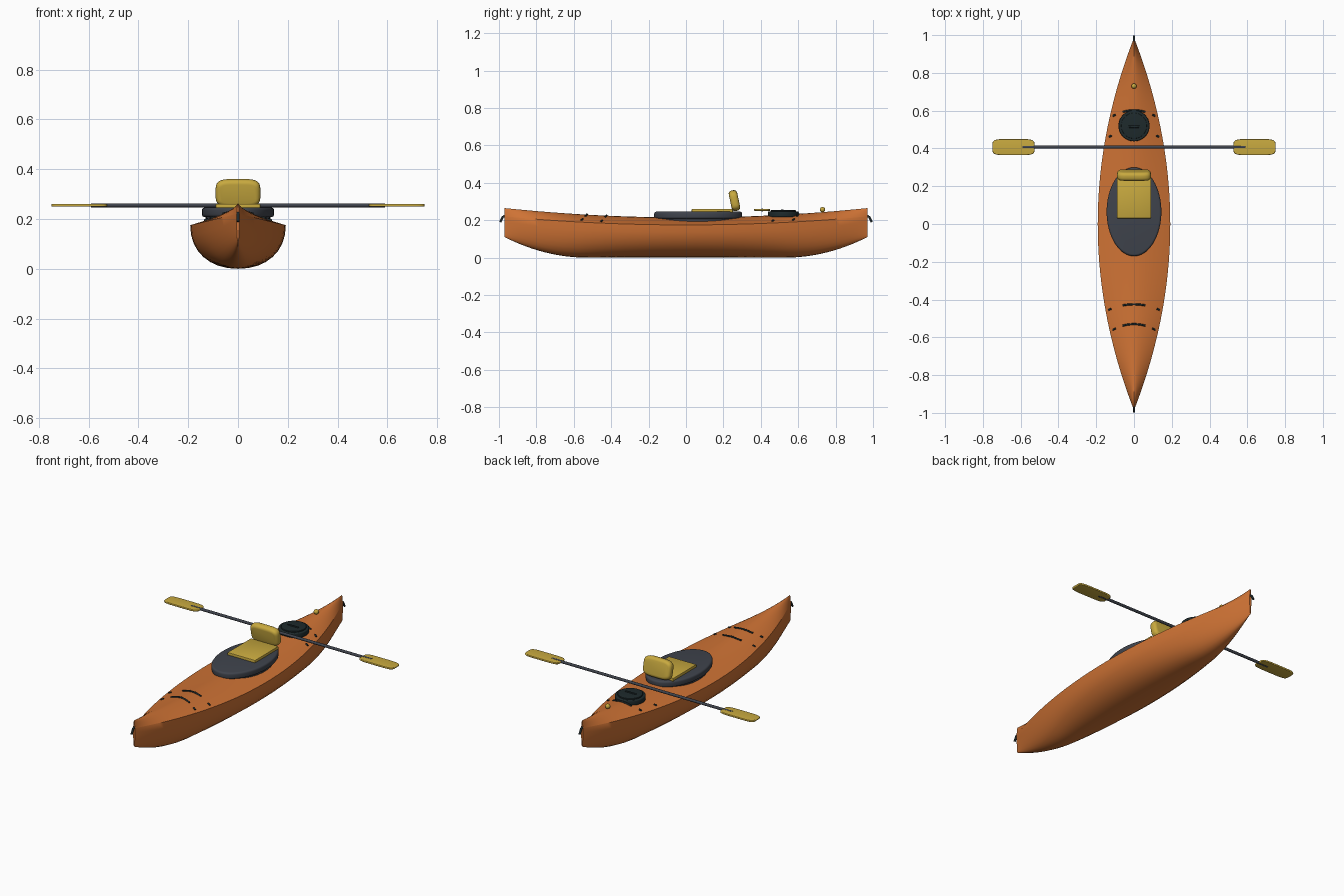
import bpy, bmesh, math
from mathutils import Vector, Matrix

cube = bpy.data.objects.get("Cube")
if cube:
    bpy.data.objects.remove(cube, do_unlink=True)


def material(name, rgb):
    m = bpy.data.materials.new(name)
    m.use_nodes = True
    m.diffuse_color = (*rgb, 1)
    m.node_tree.nodes["Principled BSDF"].inputs["Base Color"].default_value = (*rgb, 1)
    return m


ORANGE = material("hull orange", (0.62, 0.17, 0.035))
YELLOW = material("golden yellow", (0.58, 0.40, 0.05))
GREY = material("slate grey", (0.05, 0.057, 0.073))
BLACK = material("rubber black", (0.013, 0.023, 0.025))


def finish(name, bm, mat, loc=(0, 0, 0), rot=(0, 0, 0), angle=35):
    bmesh.ops.recalc_face_normals(bm, faces=bm.faces)
    mesh = bpy.data.meshes.new(name)
    bm.to_mesh(mesh)
    bm.free()
    mesh.materials.append(mat)
    ob = bpy.data.objects.new(name, mesh)
    bpy.context.collection.objects.link(ob)
    ob.location, ob.rotation_euler = loc, rot
    bpy.ops.object.select_all(action='DESELECT')
    ob.select_set(True)
    bpy.context.view_layer.objects.active = ob
    bpy.ops.object.shade_smooth_by_angle(angle=math.radians(angle))
    return ob


def spow(v, p):
    return math.copysign(abs(v) ** p, v)


def slab(name, a, b, h, mat, loc, power=2, bevel=0.0, rot=(0, 0, 0), sides=48):
    """Superellipse outline, extruded to height h and rounded at the rims."""
    bm = bmesh.new()
    ring = []
    for i in range(sides):
        t = math.tau * i / sides
        ring.append(bm.verts.new((a * spow(math.cos(t), 2 / power),
                                  b * spow(math.sin(t), 2 / power), -h / 2)))
    face = bm.faces.new(ring)
    top = bmesh.ops.extrude_face_region(bm, geom=[face])["geom"]
    bmesh.ops.translate(bm, vec=(0, 0, h),
                        verts=[g for g in top if isinstance(g, bmesh.types.BMVert)])
    if bevel:
        rims = [e for e in bm.edges if abs(e.verts[0].co.z - e.verts[1].co.z) < 1e-6]
        bmesh.ops.bevel(bm, geom=rims, offset=bevel, segments=4, profile=0.5, affect='EDGES')
    return finish(name, bm, mat, loc, rot)


def cord(name, points, radius, mat, sides=8):
    """Round tube through a few points."""
    bm = bmesh.new()
    pts = [Vector(p) for p in points]
    rings = []
    for i, p in enumerate(pts):
        d = pts[min(i + 1, len(pts) - 1)] - pts[max(i - 1, 0)]
        turn = d.to_track_quat('Z', 'Y')
        rings.append([bm.verts.new(p + turn @ Vector((radius * math.cos(math.tau * k / sides),
                                                      radius * math.sin(math.tau * k / sides), 0)))
                      for k in range(sides)])
    for r, s in zip(rings, rings[1:]):
        for k in range(sides):
            bm.faces.new((r[k], r[k - 1], s[k - 1], s[k]))
    bm.faces.new(rings[0])
    bm.faces.new(rings[-1])
    return finish(name, bm, mat, angle=50)


# Hull lines
HALF = 0.97


def beam(y):
    return 0.006 + 0.186 * (1 - (y / HALF) ** 2)


def sheer(y):
    return 0.175 + 0.045 * (y / HALF) ** 2


def keel(y):
    return 0.11 * (max(0, abs(y) - 0.53) / (HALF - 0.53)) ** 2


def deck(x, y):
    crown = 0.04 + 0.005 * (y / HALF) ** 2
    return sheer(y) + crown * (1 - min(1, abs(x) / beam(y)) ** 1.6)


# Hull: lofted cross-sections, round below and crowned above
bm = bmesh.new()
stations, n = 56, 16
sections = []
for i in range(stations + 1):
    y = -HALF * math.cos(math.pi * i / stations)
    w = beam(y)
    ring = []
    for k in range(n + 1):
        t = math.pi * k / n
        ring.append((w * spow(math.cos(t), 0.92),
                     sheer(y) - (sheer(y) - keel(y)) * abs(math.sin(t)) ** 0.92))
    for k in range(1, n):
        x = -w * math.cos(math.pi * k / n)
        ring.append((x, deck(x, y)))
    sections.append([bm.verts.new((x, y, z)) for x, z in ring])
for r, s in zip(sections, sections[1:]):
    for k in range(len(r)):
        bm.faces.new((r[k - 1], r[k], s[k], s[k - 1]))
bm.faces.new(sections[0])
bm.faces.new(sections[-1])
finish("hull", bm, ORANGE, angle=40)

# Cockpit
slab("cockpit_base", 0.13, 0.22, 0.05, GREY, (0, 0.065, 0.195))
slab("cockpit_rim", 0.145, 0.235, 0.038, GREY, (0, 0.065, 0.227), bevel=0.011, sides=64)

# Seat
bm = bmesh.new()
bmesh.ops.create_cube(bm, size=1, matrix=Matrix.Diagonal((0.18, 0.22, 0.022, 1)))
bmesh.ops.bevel(bm, geom=bm.edges[:], offset=0.004, segments=2, profile=0.5, affect='EDGES')
finish("seat_pad", bm, YELLOW, (0, 0.14, 0.25))
slab("seat_back", 0.09, 0.056, 0.046, YELLOW, (0, 0.259, 0.305), power=4, bevel=0.018,
     rot=(math.radians(102), 0, 0))

# Rear hatch with a low lid and grip
slab("hatch_rim", 0.082, 0.082, 0.03, BLACK, (0, 0.52, 0.232), bevel=0.005)
slab("hatch_lid", 0.068, 0.068, 0.01, BLACK, (0, 0.52, 0.249), bevel=0.003)
slab("hatch_grip", 0.035, 0.006, 0.008, BLACK, (0, 0.515, 0.254), power=4, bevel=0.002)

# Paddle
cord("paddle_shaft", [(-0.59, 0.407, 0.255), (0.59, 0.407, 0.255)], 0.008, GREY, sides=16)
for side, label in ((1, "left"), (-1, "right")):
    slab("paddle_blade_" + label, 0.112, 0.043, 0.011, YELLOW,
         (side * 0.638, 0.407, 0.255), power=5, bevel=0.004)

# Deck knob
bm = bmesh.new()
bmesh.ops.create_uvsphere(bm, u_segments=20, v_segments=12, radius=0.014)
finish("deck_knob", bm, YELLOW, (0, 0.73, 0.257))

# Deck cords: a bowed middle, with short ends at the gunwales
for i, (y, reach) in enumerate(((-0.455, 0.135), (-0.56, 0.112), (0.462, 0.132), (0.572, 0.112))):
    def lay(x):
        yy = y + 0.03 * (1 - (x / reach) ** 2)
        return (x, yy, deck(x, yy) + 0.002)
    cord(f"deck_cord_{i + 1}", [lay(0.06 * k / 6) for k in range(-6, 7)], 0.005, BLACK)
    for side, label in ((1, "left"), (-1, "right")):
        cord(f"cord_end_{label}_{i + 1}",
             [lay(side * (reach - 0.014)), lay(side * reach)], 0.005, BLACK)

# Carry handles at both tips
for end, label in ((-1, "front"), (1, "rear")):
    cord("carry_handle_" + label,
         [(0, end * 0.966, 0.225), (0, end * 0.979, 0.218), (0, end * 0.994, 0.19)],
         0.006, BLACK)
